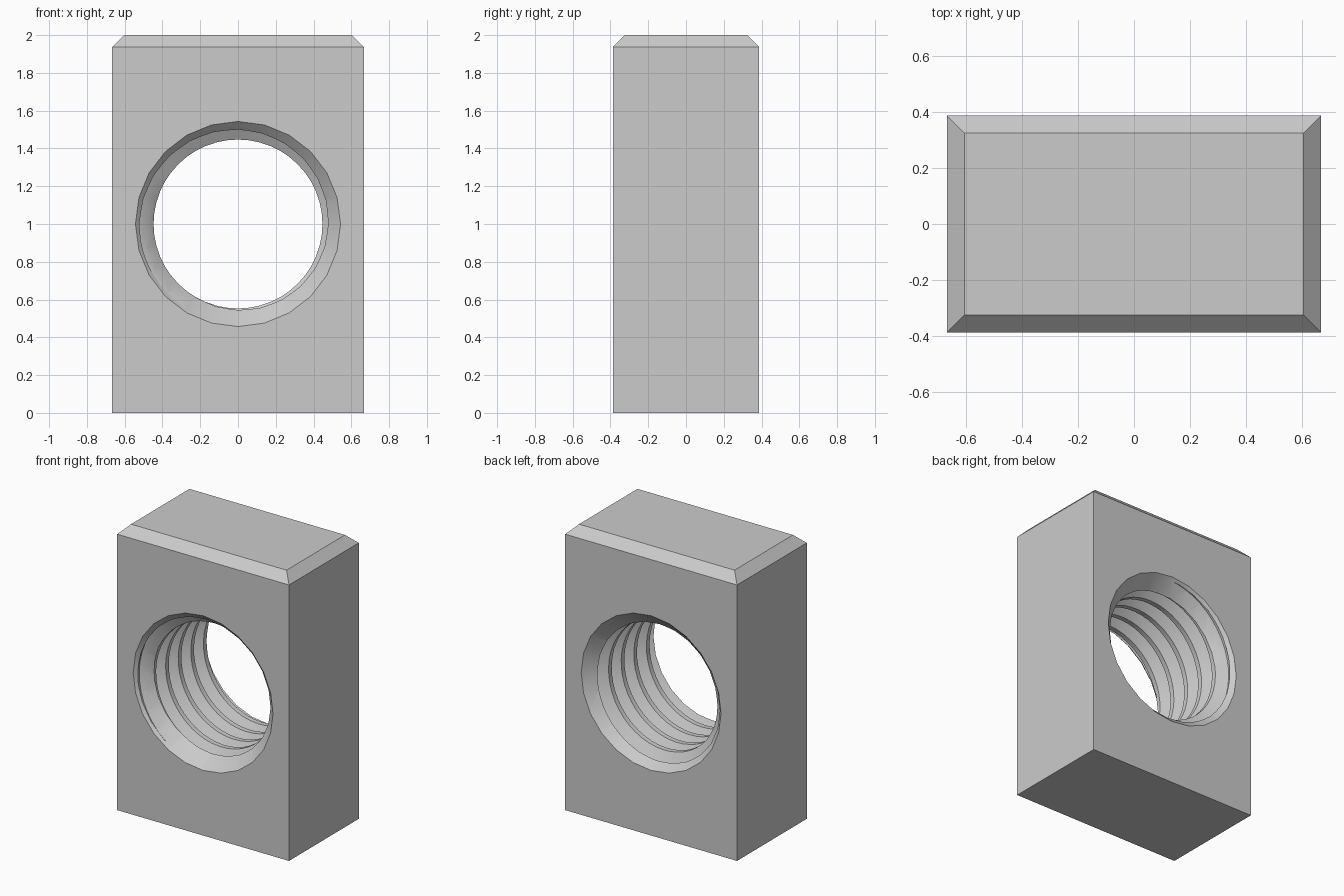
import bpy, bmesh
from math import sin, cos, pi, radians

default = bpy.data.objects.get("Cube")
if default:
    bpy.data.objects.remove(default)

HX, HY, HEIGHT, CHAMFER = 0.667, 0.387, 2.0, 0.063
BORE_Z, RIM, MINOR, PITCH = 1.0, 0.543, 0.447, 0.14
MAJOR = MINOR + 0.541 * PITCH
THREAD_START = 0.0124 - HY

steel = bpy.data.materials.new("plain_grey")
steel.use_nodes = True
grey = (0.6, 0.6, 0.6, 1)
steel.diffuse_color = grey
steel.node_tree.nodes["Principled BSDF"].inputs["Base Color"].default_value = grey


def finish(bm, name):
    bmesh.ops.recalc_face_normals(bm, faces=bm.faces)
    mesh = bpy.data.meshes.new(name)
    bm.to_mesh(mesh)
    bm.free()
    mesh.materials.append(steel)
    obj = bpy.data.objects.new(name, mesh)
    bpy.context.collection.objects.link(obj)
    return obj


def ring_point(r, angle, y):
    return (r * sin(angle), y, BORE_Z + r * cos(angle))


# Block: stacked rectangles, tapered at the top
def make_block():
    bm = bmesh.new()
    layers = []
    for z, inset in ((0, 0), (HEIGHT - CHAMFER, 0), (HEIGHT, CHAMFER)):
        x, y = HX - inset, HY - inset
        layers.append([bm.verts.new((sx * x, sy * y, z))
                       for sx, sy in ((-1, -1), (1, -1), (1, 1), (-1, 1))])
    for low, high in zip(layers, layers[1:]):
        for i in range(4):
            j = (i + 1) % 4
            bm.faces.new((low[i], low[j], high[j], high[i]))
    bm.faces.new(layers[0])
    bm.faces.new(layers[-1])
    return finish(bm, "threaded_block")


# Thread cutter: trapezoid profile swept along a right-hand helix
def make_thread(segments=48):
    bm = bmesh.new()
    profile = ((0, MINOR), (0.3125, MAJOR), (0.4375, MAJOR), (0.75, MINOR))
    columns = []
    for i in range(segments):
        turn = i / segments
        columns.append([
            bm.verts.new(ring_point(r, 2 * pi * turn,
                                    THREAD_START + PITCH * (k + turn + offset)))
            for k in range(-2, 8) for offset, r in profile])
    # The last column joins the first one a full pitch further along
    columns.append(columns[0][len(profile):])
    for a, b in zip(columns, columns[1:]):
        for j in range(min(len(a), len(b)) - 1):
            bm.faces.new((a[j], a[j + 1], b[j + 1], b[j]))
    # Close both ends with fans, well outside the block
    start = bm.verts.new((0, -HY - 3 * PITCH, BORE_Z))
    end = bm.verts.new((0, HY + 5 * PITCH, BORE_Z))
    for e in [e for e in bm.edges if e.is_boundary]:
        tip = start if e.verts[0].co.y < 0 else end
        bm.faces.new((e.verts[0], e.verts[1], tip))
    return finish(bm, "thread_cutter")


# Countersink cutter: 45 degree frustum at one face
def make_countersink(side, name, segments=24):
    bm = bmesh.new()
    rings = []
    for depth in (-0.03, 0.14):
        rings.append([bm.verts.new(ring_point(RIM - depth, 2 * pi * i / segments,
                                              side * (HY - depth)))
                      for i in range(segments)])
    for i in range(segments):
        j = (i + 1) % segments
        bm.faces.new((rings[0][i], rings[0][j], rings[1][j], rings[1][i]))
    for ring in rings:
        bm.faces.new(ring)
    return finish(bm, name)


block = make_block()
cutters = [make_thread(),
           make_countersink(-1, "front_countersink_cutter"),
           make_countersink(1, "back_countersink_cutter")]

bpy.ops.object.select_all(action='DESELECT')
bpy.context.view_layer.objects.active = block
block.select_set(True)
for cutter in cutters:
    mod = block.modifiers.new(cutter.name, 'BOOLEAN')
    mod.operation = 'DIFFERENCE'
    mod.solver = 'EXACT'
    mod.object = cutter
    bpy.ops.object.modifier_apply(modifier=mod.name)
for cutter in cutters:
    bpy.data.objects.remove(cutter)

# Smooth bore, crisp edges
bpy.ops.object.shade_smooth_by_angle(angle=radians(30))
